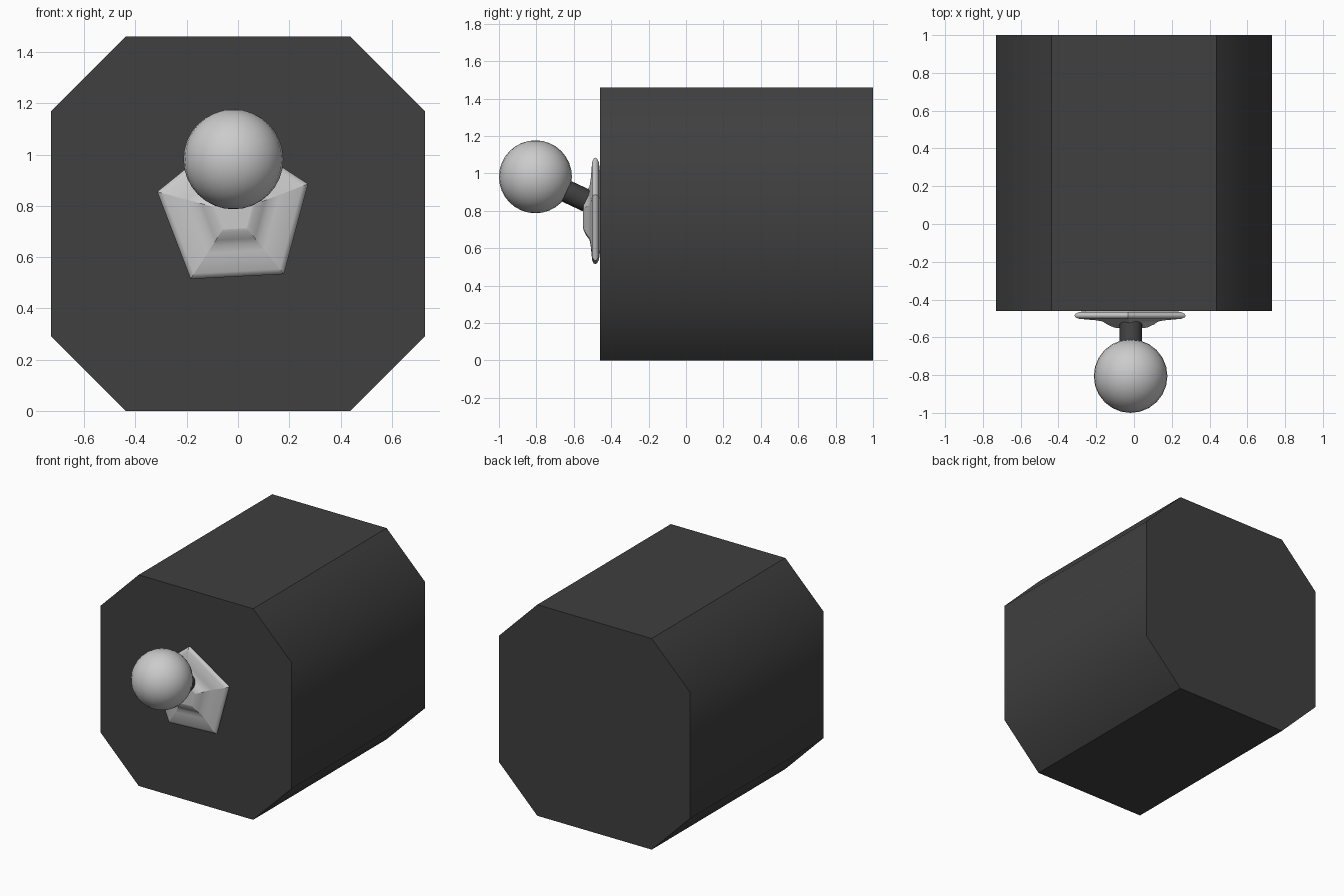
import bpy, bmesh
from math import sin, cos, radians
from mathutils import Vector

if "Cube" in bpy.data.objects:
    bpy.data.objects.remove(bpy.data.objects["Cube"])

dark = bpy.data.materials.new("dark_grey")
dark.diffuse_color = (0.05, 0.05, 0.05, 1)
dark.use_nodes = True
dark.node_tree.nodes["Principled BSDF"].inputs["Base Color"].default_value = dark.diffuse_color


def make_object(name, bm, mat=None):
    bmesh.ops.recalc_face_normals(bm, faces=bm.faces)
    me = bpy.data.meshes.new(name)
    bm.to_mesh(me)
    bm.free()
    ob = bpy.data.objects.new(name, me)
    bpy.context.collection.objects.link(ob)
    if mat:
        me.materials.append(mat)
    return ob


def loft(bm, rings):
    # bridge rings of points and cap both ends
    loops = [[bm.verts.new(p) for p in ring] for ring in rings]
    n = len(loops[0])
    for a, b in zip(loops, loops[1:]):
        for i in range(n):
            f = bm.faces.new((a[i], a[(i + 1) % n], b[(i + 1) % n], b[i]))
            f.smooth = True
    bm.faces.new(loops[0])
    bm.faces.new(loops[-1])


# octagonal block: chamfers blend smoothly into the sides, other edges sharp
half = [(0.438, 0), (0.73, 0.292), (0.73, 1.168), (0.438, 1.46)]
outline = half + [(-x, z) for x, z in reversed(half)]
bm = bmesh.new()
loft(bm, [[(x, y, z) for x, z in outline] for y in (-0.46, 1.0)])
for e in bm.edges:
    a, b = e.verts
    e.smooth = abs(a.co.y - b.co.y) > 1 and abs(a.co.x) > 0.6
make_object("block", bm, dark)

# five-sided mounting plate with a raised hub
cx, cz = -0.016, 0.775
profile = [(0.2, -0.456), (0.285, -0.466), (0.305, -0.476), (0.31, -0.485),
           (0.305, -0.494), (0.285, -0.502), (0.19, -0.51), (0.155, -0.516),
           (0.13, -0.532), (0.095, -0.547), (0.08, -0.55)]
angles = [radians(93 + 72 * i) for i in range(5)]
bm = bmesh.new()
loft(bm, [[(cx + r * cos(t), y, cz + r * sin(t)) for t in angles] for r, y in profile])
for e in bm.edges:
    r = [Vector((v.co.x - cx, v.co.z - cz)).length for v in e.verts]
    if abs(r[0] - r[1]) > 1e-4:  # radial ridges stay crisp
        e.smooth = False
make_object("mounting_plate", bm)

# tilted stem
ball_pos = Vector((-0.018, -0.805, 0.982))
root = Vector((-0.016, -0.49, 0.835))
axis = ball_pos - root
bpy.ops.mesh.primitive_cylinder_add(vertices=24, radius=0.06, depth=axis.length,
                                    location=(ball_pos + root) / 2,
                                    rotation=axis.to_track_quat('Z', 'Y').to_euler())
stem = bpy.context.object
stem.name = "stem"
stem.data.materials.append(dark)
bpy.ops.object.shade_smooth_by_angle()

# ball knob
bpy.ops.mesh.primitive_uv_sphere_add(segments=24, ring_count=16, radius=0.195,
                                     location=ball_pos)
bpy.context.object.name = "ball_knob"
bpy.ops.object.shade_smooth()
